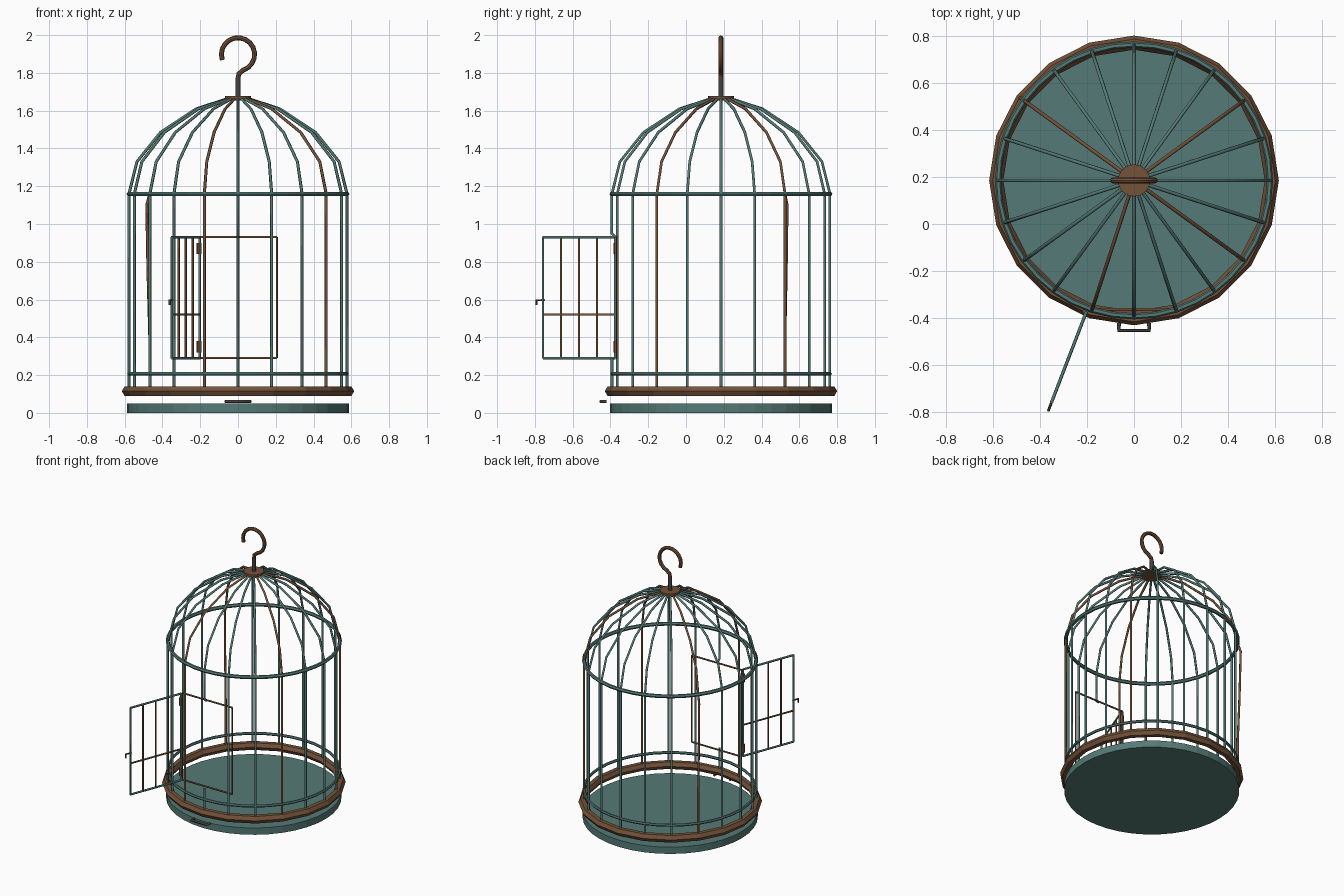
import bpy, math
from mathutils import Vector

cube = bpy.data.objects.get("Cube")
if cube:
    bpy.data.objects.remove(cube, do_unlink=True)

CY = 0.185          # cage centre in y
R = 0.577           # bar circle radius
BARS = 20


def material(name, rgb):
    m = bpy.data.materials.new(name)
    m.use_nodes = True
    m.diffuse_color = (*rgb, 1)
    m.node_tree.nodes["Principled BSDF"].inputs["Base Color"].default_value = (*rgb, 1)
    return m


teal = material("weathered_teal", (0.09, 0.195, 0.18))
rust = material("rust_brown", (0.175, 0.085, 0.042))
iron = material("dark_iron", (0.06, 0.052, 0.05))


def finish(name, mat):
    ob = bpy.context.object
    ob.name = name
    ob.data.name = name
    ob.data.materials.clear()
    ob.data.materials.append(mat)
    return ob


def smooth():
    bpy.ops.object.shade_smooth_by_angle(angle=math.radians(40))


def tube(name, paths, radius, mat, sides=1):
    """Sweep a round section along one or more point paths."""
    cu = bpy.data.curves.new(name, 'CURVE')
    cu.dimensions = '3D'
    cu.bevel_depth = radius
    cu.bevel_resolution = sides
    cu.use_fill_caps = True
    for path in paths:
        sp = cu.splines.new('POLY')
        sp.points.add(len(path) - 1)
        for p, co in zip(sp.points, path):
            p.co = (*co, 1)
    ob = bpy.data.objects.new(name, cu)
    bpy.context.collection.objects.link(ob)
    bpy.ops.object.select_all(action='DESELECT')
    ob.select_set(True)
    bpy.context.view_layer.objects.active = ob
    bpy.ops.object.convert(target='MESH')
    return finish(name, mat)


def cylinder(name, radius, z0, z1, sides, mat, x=0, y=CY):
    bpy.ops.mesh.primitive_cylinder_add(vertices=sides, radius=radius, depth=z1 - z0,
                                        location=(x, y, (z0 + z1) / 2))
    return finish(name, mat)


def ring(name, z, major, minor, sides, mat, section=6):
    bpy.ops.mesh.primitive_torus_add(major_radius=major, minor_radius=minor,
                                     major_segments=sides, minor_segments=section,
                                     location=(0, CY, z))
    return finish(name, mat)


# Tray, base ring and hoops
cylinder("tray", 0.587, 0, 0.05, 40, teal)
ring("base_ring", 0.115, 0.585, 0.03, 20, rust)
ring("lower_hoop", 0.207, R, 0.01, 40, teal)
ring("upper_hoop", 1.159, R, 0.013, 40, teal)

# Tray handle
tube("tray_handle", [[(-0.064, -0.42, 0.06), (-0.064, -0.452, 0.06),
                      (0.064, -0.452, 0.06), (0.064, -0.42, 0.06)]], 0.009, iron)

# Cage bars: straight wall, then faceted dome
dome = [(R, 1.16), (0.535, 1.33), (0.41, 1.485), (0.22, 1.61), (0.05, 1.665)]
FRAME_LOW, FRAME_HIGH = 0.29, 0.93


def around(angle, profile):
    return [(r * math.cos(angle), CY + r * math.sin(angle), z) for r, z in profile]


rusty = (2, 8, 14, 18)
bent, cut = 8, 15
for i in range(BARS):
    a = i * math.tau / BARS
    if i == cut:      # interrupted by the doorway
        paths = [around(a, [(R, 0.11), (R, FRAME_LOW)]),
                 around(a, [(R - 0.02, FRAME_HIGH), (R, FRAME_HIGH + 0.02)] + dome)]
    elif i == bent:   # bows outward below the upper hoop
        paths = [around(a, [(R, 0.11), (R, 0.4), (R + 0.012, 0.75), (R + 0.02, 1.1)] + dome)]
    else:
        paths = [around(a, [(R, 0.11)] + dome)]
    tube(f"bar_{i + 1}", paths, 0.008, rust if i in rusty else teal)

# Doorway frame
FY = -0.362
corners = [(-0.203, FY, FRAME_LOW), (0.206, FY, FRAME_LOW),
           (0.206, FY, FRAME_HIGH), (-0.203, FY, FRAME_HIGH)]
tube("doorway_frame", [[corners[k], corners[(k + 1) % 4]] for k in range(4)], 0.006, rust)

# Open door
hinge, tip = Vector((-0.203, -0.375, 0)), Vector((-0.35, -0.757, 0))


def door(t, z):
    p = hinge.lerp(tip, t)
    return (p.x, p.y, z)


tube("door_frame", [[door(0, FRAME_HIGH), door(1, FRAME_HIGH)],
                    [door(0, FRAME_LOW), door(1, FRAME_LOW)],
                    [door(1, FRAME_LOW), door(1, FRAME_HIGH)],
                    [door(0, FRAME_LOW), door(0, FRAME_HIGH)]], 0.007, teal)
tube("door_bars", [[door(k / 4, FRAME_LOW), door(k / 4, FRAME_HIGH)] for k in (1, 2, 3)]
     + [[door(0, 0.52), door(1, 0.52)]], 0.006, rust)
tube("door_latch", [[door(0.98, 0.597), door(1.09, 0.597), door(1.09, 0.57)]], 0.006, iron)
for label, z in (("lower", 0.35), ("upper", 0.87)):
    cylinder(f"{label}_hinge", 0.013, z - 0.03, z + 0.03, 8, rust, -0.206, -0.37)

# Top cap, stem and hanging hook
cylinder("top_cap", 0.068, 1.655, 1.678, 20, rust)
cylinder("hook_stem", 0.014, 1.67, 1.775, 10, iron)
smooth()
HZ, HR = 1.898, 0.088
arc = [math.radians(-72 + 272 * k / 14) for k in range(15)]
hook = [(0, CY, 1.765), (0.004, CY, 1.795)]
hook += [(HR * math.cos(a), CY, HZ + HR * math.sin(a)) for a in arc]
tube("hanging_hook", [hook], 0.013, rust, 2)
smooth()
